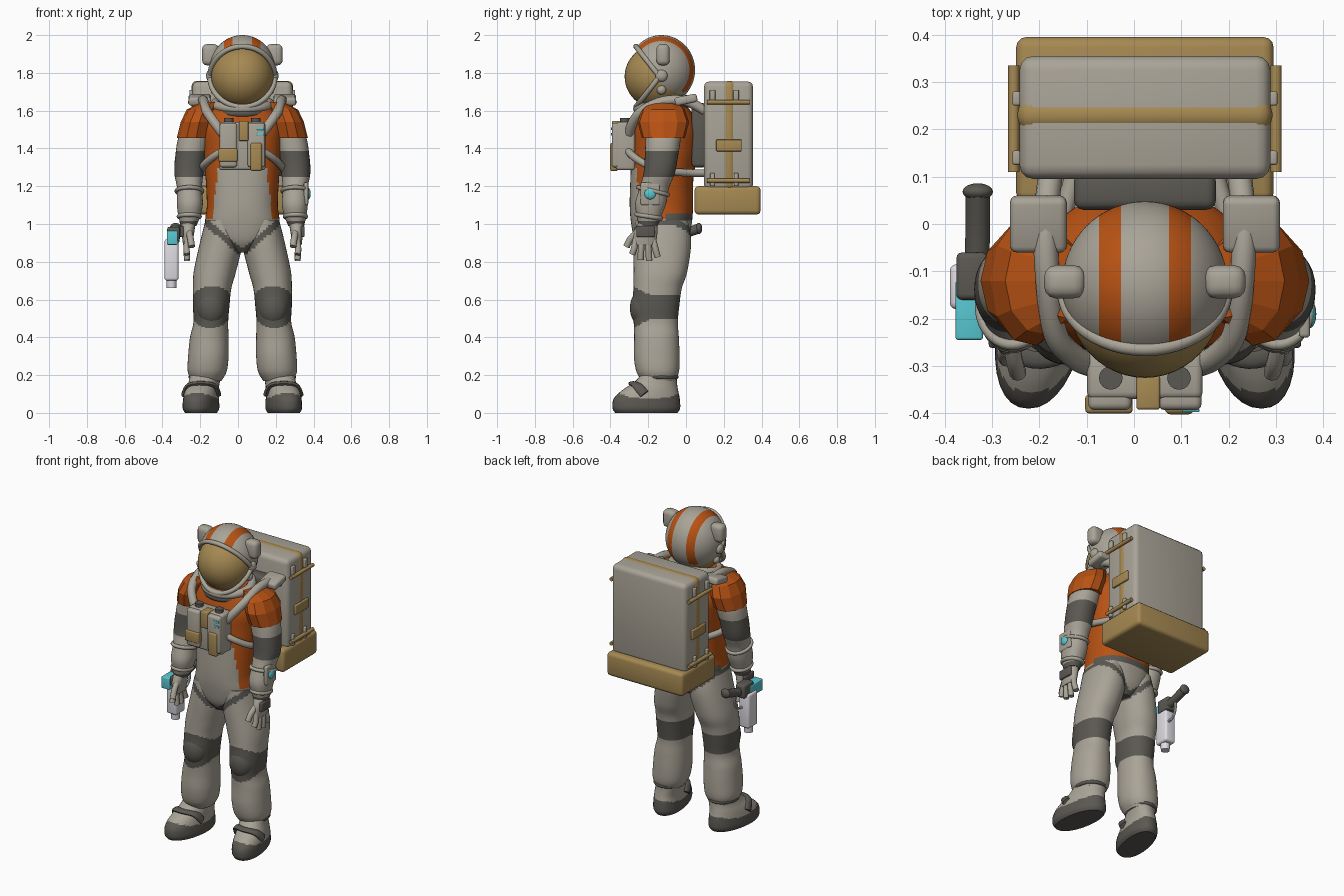
import bpy, bmesh, math
from mathutils import Vector, Matrix

if "Cube" in bpy.data.objects:
    bpy.data.objects.remove(bpy.data.objects["Cube"])

CX = 0.023  # the body's middle line


def material(name, *rgb):
    m = bpy.data.materials.new(name)
    m.use_nodes = True
    m.diffuse_color = (*rgb, 1)
    m.node_tree.nodes["Principled BSDF"].inputs["Base Color"].default_value = (*rgb, 1)
    return m


GREY = material("suit grey", .40, .37, .31)
DARK = material("dark grey", .105, .098, .085)
ORANGE = material("orange", .48, .085, .007)
GOLD = material("dull gold", .38, .25, .085)
CYAN = material("cyan", .10, .58, .65)
WHITE = material("white", .74, .72, .77)


def finish(name, bm, mats, rule=None, mirror=False, smooth=True):
    bmesh.ops.recalc_face_normals(bm, faces=bm.faces[:])
    for f in bm.faces:
        f.smooth = smooth
        if rule:
            f.material_index = rule(f.calc_center_median(), f.normal)
    me = bpy.data.meshes.new(name)
    bm.to_mesh(me)
    bm.free()
    for m in mats if isinstance(mats, (list, tuple)) else [mats]:
        me.materials.append(m)
    if smooth:
        me.set_sharp_from_angle(angle=math.radians(40))
    ob = bpy.data.objects.new(name, me)
    ob.location.x = CX
    bpy.context.collection.objects.link(ob)
    if mirror:
        ob.modifiers.new("Mirror", 'MIRROR').use_mirror_merge = False
    return ob


def refine(pts, k):
    """Catmull-Rom interpolation of equal-length tuples."""
    out = []
    for i in range(len(pts) - 1):
        a, b, c, d = (pts[max(0, min(len(pts) - 1, i + j))] for j in (-1, 0, 1, 2))
        for s in range(k):
            t = s / k
            out.append([q + .5 * t * (r - p + t * (2 * p - 5 * q + 4 * r - w + t * (3 * (q - r) + w - p)))
                        for p, q, r, w in zip(a, b, c, d)])
    return out + [list(pts[-1])]


def skin(rings, closed=False):
    bm = bmesh.new()
    vs = [[bm.verts.new(p) for p in r] for r in rings]
    n = len(vs[0])
    for a, b in zip(vs, vs[1:] + (vs[:1] if closed else [])):
        for i in range(n):
            bm.faces.new((a[i], a[(i + 1) % n], b[(i + 1) % n], b[i]))
    if not closed:
        bm.faces.new(vs[0])
        bm.faces.new(vs[-1])
    return bm


def loft(name, sections, mats, rule=None, n=32, k=6, power=2.2, shear=0, **kw):
    """Skin over horizontal sections (x, y, z, half width, half depth)."""
    def curve(v):
        return math.copysign(abs(v) ** (2 / power), v)
    rings = []
    for x, y, z, rx, ry in refine(sections, k):
        ring = []
        for i in range(n):
            a = 2 * math.pi * i / n
            dy = y + ry * curve(math.sin(a))
            ring.append((x + rx * curve(math.cos(a)) - shear * (dy + .15), dy, z))
        rings.append(ring)
    return finish(name, skin(rings), mats, rule, **kw)


def tube(name, pts, r, mat, ref=(1, 0, 0), closed=False, k=5, n=12, flat=1, **kw):
    """Round or flattened tube along a path."""
    p = [Vector(q) for q in (pts if closed else refine(pts, k))]
    rings = []
    for i, c in enumerate(p):
        if closed:
            t = p[(i + 1) % len(p)] - p[i - 1]
        else:
            t = p[min(i + 1, len(p) - 1)] - p[max(i - 1, 0)]
        u = t.cross(Vector(ref)).normalized()
        v = t.cross(u).normalized()
        rings.append([c + r * (u * math.cos(a) * flat + v * math.sin(a))
                      for a in (2 * math.pi * j / n for j in range(n))])
    return finish(name, skin(rings, closed), mat, **kw)


def hoop(c, rx, ry, tilt=0, n=40):
    return [(c[0] + rx * math.cos(a), c[1] + ry * math.sin(a), c[2] + tilt * math.sin(a))
            for a in (2 * math.pi * i / n for i in range(n))]


def box(name, lo, hi, mat, bevel=.008, tilt=0, **kw):
    lo, hi = Vector(lo), Vector(hi)
    bm = bmesh.new()
    bmesh.ops.create_cube(bm, size=1)
    bmesh.ops.scale(bm, vec=hi - lo, verts=bm.verts)
    bmesh.ops.bevel(bm, geom=bm.edges[:], offset=bevel, segments=3, profile=.5, affect='EDGES')
    bmesh.ops.rotate(bm, matrix=Matrix.Rotation(tilt, 3, 'X'), verts=bm.verts)
    bmesh.ops.translate(bm, vec=(lo + hi) / 2, verts=bm.verts)
    return finish(name, bm, mat, **kw)


def ball(name, c, r, mats, rule=None, cut=None, segs=24, **kw):
    bm = bmesh.new()
    bmesh.ops.create_uvsphere(bm, u_segments=segs * 2, v_segments=segs, radius=1)
    bmesh.ops.rotate(bm, matrix=Matrix.Rotation(math.pi / 2, 3, 'Y'), verts=bm.verts)
    bmesh.ops.scale(bm, vec=r, verts=bm.verts)
    bmesh.ops.translate(bm, vec=c, verts=bm.verts)
    if cut:
        bmesh.ops.delete(bm, geom=[f for f in bm.faces if cut(f.calc_center_median())], context='FACES')
    return finish(name, bm, mats, rule, **kw)


# Helmet with striped shell, visor, rim and fittings
ball("helmet_shell", (0, -.13, 1.815), (.175, .178, .185), [GREY, ORANGE],
     lambda c, n: int(.05 < abs(c.x) < .096 and c.z > 1.7),
     lambda c: c.y < -.13 and (c.x / .172) ** 2 + ((c.z - 1.78) / .16) ** 2 < 1, segs=32)
ball("visor", (0, -.15, 1.78), (.165, .175, .17), GOLD)
angles = [2 * math.pi * i / 48 for i in range(48)]
tube("visor_rim", [(.172 * math.cos(a), -.14 - .125 * abs(math.sin(a)), 1.78 + .16 * math.sin(a)) for a in angles],
     .014, GREY, ref=(0, 1, 0), closed=True)
tube("neck_ring", hoop((0, -.13, 1.635), .145, .125, .025), .025, GREY, ref=(0, 0, 1), closed=True)
tube("neck_seal", hoop((0, -.13, 1.605), .14, .125, .02), .022, DARK, ref=(0, 0, 1), closed=True)
box("ear_pods", (.125, -.157, 1.84), (.213, -.087, 1.952), GREY, .025, mirror=True)
ball("helmet_knobs", (.172, -.13, 1.785), (.02, .032, .032), GREY, segs=12, mirror=True)
ball("lower_helmet_knobs", (.148, -.13, 1.71), (.02, .025, .025), GREY, segs=12, mirror=True)


# Torso and limbs
def hip_band(c):
    return c.z < 1.02 and abs(c.z - .845 - .85 * abs(c.x)) < .022


def torso_colour(c, n):
    if hip_band(c) or (c.y > -.1 and 1.02 < c.z < 1.06):
        return 1
    if c.z < 1.03:
        return 0
    front_panel = c.y < -.13 and c.z < 1.32 and abs(c.x) < .16 - .12 * (c.z - 1.03)
    return 0 if front_panel else 2


loft("torso", [(0, -.13, .85, .05, .1), (0, -.13, .91, .15, .14), (0, -.13, 1.0, .195, .16),
               (0, -.13, 1.1, .188, .168), (0, -.127, 1.25, .195, .167), (0, -.11, 1.4, .21, .177),
               (0, -.108, 1.5, .22, .175), (0, -.115, 1.58, .19, .15), (0, -.125, 1.64, .13, .12)],
     [GREY, DARK, ORANGE], torso_colour, n=64, k=10, power=2.3)
loft("legs", [(.11, -.13, 1.02, .085, .14), (.113, -.125, .9, .112, .152), (.145, -.135, .75, .112, .142),
              (.16, -.15, .66, .102, .128), (.165, -.16, .57, .097, .125), (.167, -.16, .48, .092, .117),
              (.175, -.156, .4, .102, .118), (.18, -.155, .3, .107, .121), (.186, -.15, .22, .103, .113),
              (.19, -.145, .17, .08, .09)],
     [GREY, DARK], lambda c, n: int(hip_band(c) or abs(c.z - .56) < .06 + .05 * max(0, -n.y)),
     n=48, k=10, mirror=True)
ball("knee_pads", (.165, -.225, .555), (.078, .072, .1), DARK, segs=16, mirror=True)
loft("boots", [(.21, -.21, 0, .08, .165), (.21, -.21, .025, .092, .179), (.21, -.208, .075, .09, .175),
               (.208, -.19, .12, .085, .148), (.2, -.16, .165, .08, .112), (.195, -.14, .21, .08, .092)],
     [GREY, DARK], lambda c, n: int(c.z < .075 + .035 * (abs(c.y + .19) / .18) ** 2), shear=.15, mirror=True)
tube("boot_straps", [(.125, -.22, .1), (.15, -.255, .145), (.22, -.28, .155), (.285, -.26, .145), (.31, -.22, .1)],
     .026, DARK, ref=(0, 1, 0), flat=.5, mirror=True)
tube("boot_cuffs", hoop((.192, -.142, .19), .082, .092), .011, DARK, ref=(0, 0, 1), closed=True, mirror=True)

loft("arms", [(.2, -.12, 1.56, .07, .085), (.25, -.12, 1.47, .084, .093), (.275, -.13, 1.36, .08, .088),
              (.283, -.142, 1.27, .077, .083), (.28, -.168, 1.19, .066, .078), (.278, -.187, 1.11, .069, .082),
              (.28, -.195, 1.05, .06, .068), (.285, -.2, .99, .042, .05)],
     [GREY, DARK], lambda c, n: int(1.245 < c.z < 1.38 or c.z < 1.02), k=8, mirror=True)
tube("forearm_rings", hoop((.28, -.175, 1.175), .068, .08, -.02), .011, GREY, ref=(0, 0, 1), closed=True, mirror=True)
tube("wrist_cuffs", hoop((.281, -.197, 1.04), .055, .064, -.01), .012, GREY, ref=(0, 0, 1), closed=True, mirror=True)
loft("shoulder_caps", [(.17, -.12, 1.645, .05, .08), (.215, -.12, 1.605, .08, .115),
                       (.24, -.12, 1.54, .086, .138), (.257, -.12, 1.455, .09, .115)],
     ORANGE, n=11, k=1, power=2, smooth=False, mirror=True)

# Gloves
loft("palms", [(.285, -.2, 1.02, .04, .045), (.288, -.213, .96, .034, .062), (.29, -.22, .89, .024, .06)],
     GREY, n=20, k=4, mirror=True)
for i, (y0, y1, z1) in enumerate([(-.265, -.285, .84), (-.235, -.24, .81), (-.203, -.195, .805), (-.175, -.15, .825)]):
    tube(f"fingers_{i + 1}", [(.29, y0, .92), (.296, (y0 + y1) / 2, .87), (.292, y1, z1)], .017, GREY, n=10, mirror=True)
tube("thumbs", [(.285, -.24, .97), (.275, -.29, .925), (.268, -.315, .88)], .018, GREY, n=10, mirror=True)
box("glove_pads", (.31, -.262, .93), (.33, -.165, .99), DARK, mirror=True)

# Wrist gauge on the left forearm
box("gauge_plate", (.325, -.24, 1.1), (.349, -.14, 1.22), GREY)
ball("gauge_light", (.348, -.19, 1.16), (.014, .03, .03), CYAN, segs=12)

# Harness
tube("shoulder_straps", [(.2, .1, 1.6), (.21, 0, 1.65), (.205, -.12, 1.65), (.19, -.23, 1.6), (.15, -.28, 1.54),
                         (.105, -.3, 1.48)], .026, GREY, mirror=True)
tube("side_straps", [(.1, -.31, 1.39), (.155, -.275, 1.355), (.205, -.2, 1.31), (.215, -.09, 1.28), (.17, .03, 1.27),
                     (.15, .1, 1.27)], .02, GREY, ref=(0, 0, 1), mirror=True)
box("shoulder_pads", (.165, -.06, 1.635), (.285, .06, 1.68), GREY, .015, tilt=.2, mirror=True)

# Chest unit
box("chest_unit", (-.122, -.37, 1.285), (.122, -.27, 1.54), GREY, .015)
box("chest_modules", (.028, -.393, 1.3), (.12, -.34, 1.535), GREY, .014, mirror=True)
box("chest_center_tab", (-.018, -.392, 1.44), (.032, -.32, 1.545), GOLD, .006)
box("chest_pouch", (-.126, -.4, 1.33), (-.026, -.36, 1.4), GOLD, .008)
box("chest_hose_panel", (.042, -.402, 1.28), (.104, -.36, 1.43), GOLD, .012)
for z in (1.475, 1.505):
    box("chest_light", (.078, -.397, z - .007), (.115, -.391, z + .007), CYAN, .002)
loft("chest_dials", [(.072, -.325, 1.53, .025, .025), (.072, -.325, 1.56, .025, .025)], DARK, n=16, k=1, power=2, mirror=True)

# Backpack
box("back_plate", (-.15, .03, 1.3), (.15, .11, 1.64), DARK, .02)
box("pack_body", (-.265, .095, 1.18), (.265, .355, 1.755), GREY, .03)
box("pack_base", (-.272, .045, 1.05), (.272, .395, 1.2), GOLD, .022)
box("pack_band", (-.269, .195, 1.18), (.269, .265, 1.758), GOLD, .03)
for name, z in (("upper_pack_rods", 1.645), ("lower_pack_rods", 1.23)):
    tube(name, [(.277, .11, z), (.277, .335, z)], .012, GOLD, mirror=True)
for y in (.14, .265):
    box("pack_buckles", (.262, y - .015, 1.655), (.28, y + .015, 1.71), GREY, .005, mirror=True)
    box("lower_pack_buckles", (.262, y - .012, 1.2), (.28, y + .012, 1.27), GREY, .005, mirror=True)
box("pack_clasps", (.262, .16, 1.385), (.279, .295, 1.447), GOLD, .005, mirror=True)

# Hand tool hanging beside the right hip
box("tool_body", (-.412, -.18, .7), (-.338, -.085, .92), WHITE, .014)
box("tool_cell", (-.4, -.245, .89), (-.342, -.12, .965), CYAN, .006)
box("tool_frame", (-.398, -.16, .9), (-.332, -.06, .985), DARK, .012)
loft("tool_nozzle", [(-.375, -.135, .66, .026, .026), (-.375, -.135, .72, .028, .03)], WHITE, n=16, k=1, power=2)
tube("tool_grip", [(-.355, -.09, .93), (-.353, -.01, .95), (-.353, .065, .975)], .026, DARK)
ball("tool_grip_end", (-.353, .068, .976), (.032, .018, .03), DARK, segs=12)
tube("tool_guard", [(-.36, -.09, .83), (-.358, -.045, .84), (-.355, -.02, .88), (-.355, -.02, .94)], .008, WHITE, n=8)
